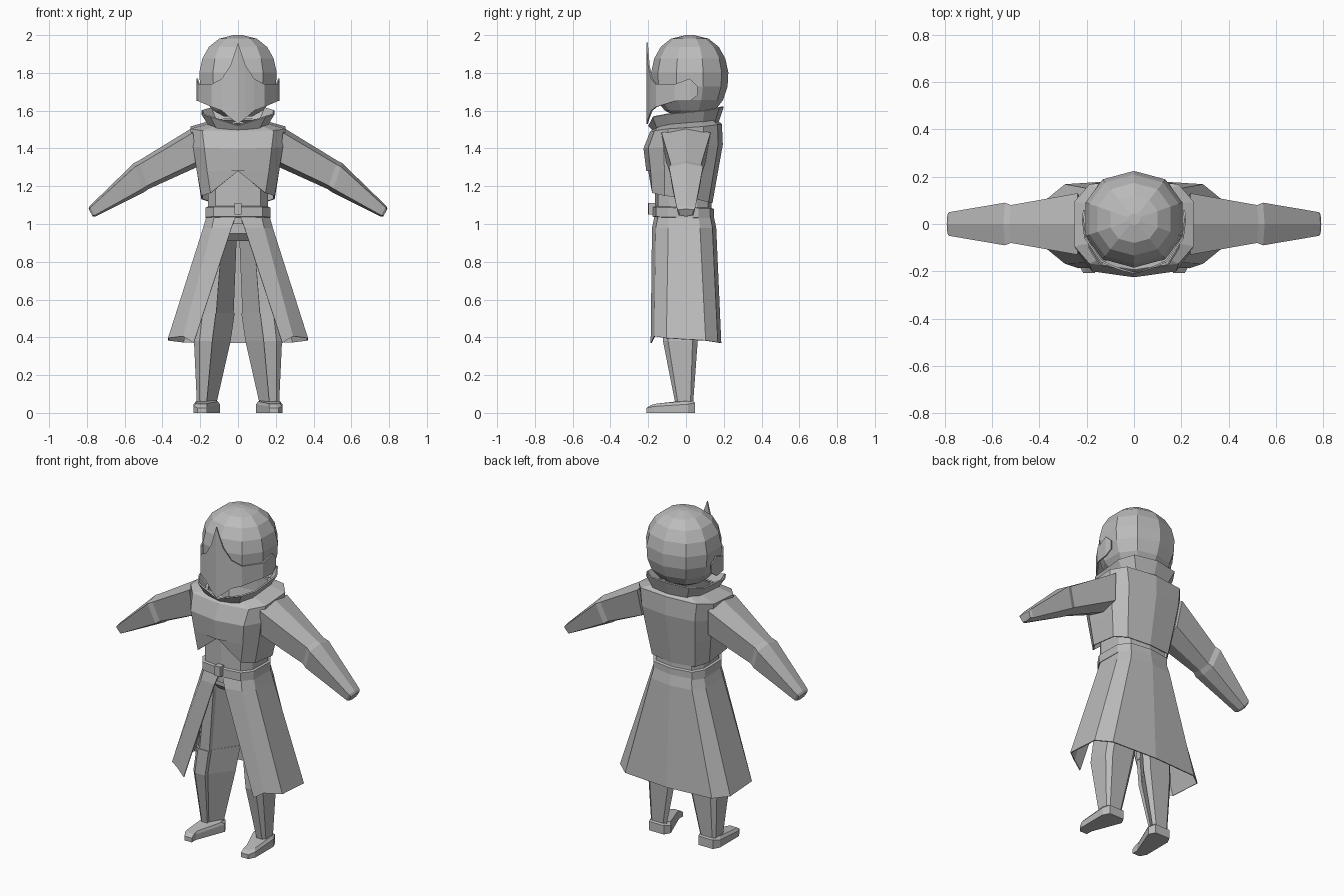
import bpy
import bmesh
from math import sin, cos, radians, copysign
from mathutils import Vector

cube = bpy.data.objects.get("Cube")
if cube:
    bpy.data.objects.remove(cube)

grey_value = 0.5
grey = (grey_value, grey_value, grey_value, 1)
material = bpy.data.materials.new("plain grey")
material.use_nodes = True
material.diffuse_color = grey
material.node_tree.nodes["Principled BSDF"].inputs["Base Color"].default_value = grey


def rounded(value, power):
    return copysign(abs(value) ** power, value)


def section(z, width, depth, x=0, y=0, slope=0, gap=0, power=0.6, whole=False):
    """Horizontal outline: a half from front to back, or a whole octagon.

    The slope raises the back, and the gap keeps the front half off the centre.
    """
    if whole:
        angles = [radians(45 * (step + 0.5) - 90) for step in range(8)]
    else:
        angles = [radians(36 * step - 90) for step in range(6)]
    points = []
    for angle in angles:
        across = width * rounded(cos(angle), power)
        along = depth * rounded(sin(angle), power)
        if along < 0:
            across = max(across, gap)
        points.append(Vector((x + across, y + along, z + slope * sin(angle))))
    return points


def loft(name, rows, closed=False, caps=False, thickness=0):
    """Skin the rows from top to bottom and mirror them to the other side."""
    bm = bmesh.new()
    loops = [[bm.verts.new(point) for point in row] for row in rows]
    count = len(loops[0])
    for upper, lower in zip(loops, loops[1:]):
        for i in range(count if closed else count - 1):
            j = (i + 1) % count
            bm.faces.new((upper[i], lower[i], lower[j], upper[j]))
    if caps:
        bm.faces.new(loops[0])
        bm.faces.new(reversed(loops[-1]))
    mesh = bpy.data.meshes.new(name)
    bm.to_mesh(mesh)
    bm.free()
    mesh.materials.append(material)
    part = bpy.data.objects.new(name, mesh)
    bpy.context.collection.objects.link(part)
    mirror = part.modifiers.new("mirror", "MIRROR")
    mirror.merge_threshold = 0.002
    if thickness:
        solid = part.modifiers.new("thickness", "SOLIDIFY")
        solid.thickness = thickness


# Helmet: faceted dome, cut off flat under the chin
dome = []
for latitude in range(86, -75, -20):
    angle = radians(latitude)
    girth = cos(angle) ** 0.8
    dome.append(section(1.78 + 0.22 * sin(angle), 0.215 * girth, 0.205 * girth, y=0.02, power=0.9))
loft("helmet", dome, caps=True)

# Visor: pointed face plate whose band wraps to the ears
visor_columns = [
    (0, -0.21, 1.96, 1.53),
    (0.04, -0.2, 1.84, 1.56),
    (0.085, -0.185, 1.77, 1.6),
    (0.14, -0.16, 1.74, 1.62),
    (0.21, -0.06, 1.74, 1.65),
    (0.22, 0.02, 1.77, 1.65),
    (0.215, 0.06, 1.73, 1.68),
]
visor_top = [(x, y, top) for x, y, top, bottom in visor_columns]
visor_bottom = [(x, y, bottom) for x, y, top, bottom in visor_columns]
loft("visor", [visor_top, visor_bottom], thickness=0.008)

# Collar: flared band, low at the throat and peaked at the back
collar_rim = section(1.59, 0.2, 0.2, slope=0.03)
collar_rim[0].z = 1.52
collar_base = section(1.51, 0.15, 0.17, slope=0.02)
loft("collar", [collar_rim, collar_base], thickness=0.008)

# Jacket: square shoulders and an arched front hem
neckline = section(1.54, 0.15, 0.15, slope=0.02)
shoulders = section(1.51, 0.26, 0.19, slope=0.02)
chest = section(1.41, 0.245, 0.21, y=-0.015, slope=0.01)
ribs = section(1.28, 0.225, 0.19, y=-0.02)
hem = section(1.14, 0.2, 0.17, y=-0.03, slope=-0.03)
hem[0].z = ribs[0].z
loft("jacket", [neckline, shoulders, chest, ribs, hem], thickness=0.008)

# Waist and belt
waist_width, waist_depth, belt_extra = 0.165, 0.15, 0.012
waist_rows = [section(z, waist_width, waist_depth, y=-0.015) for z in (1.32, 1)]
loft("waist", waist_rows)
belt_rows = []
for z, extra in ((1.09, 0), (1.085, belt_extra), (1.035, belt_extra), (1.03, 0)):
    belt_rows.append(section(z, waist_width + extra, waist_depth + extra, y=-0.015, slope=-0.005))
loft("belt", belt_rows)

# Buckle: small block standing proud of the belt
buckle_rows = [section(z, 0.02, 0.03, y=-0.17, power=0.2) for z in (1.11, 1.05)]
loft("buckle", buckle_rows, caps=True)

# Coat skirt: flared panels split down the front, with dipping front corners
skirt_hem = section(0.39, 0.38, 0.187, gap=0.235, slope=-0.02, power=0.5)
skirt_hem[0].z = 0.37
loft("coat_skirt", [
    section(1.05, 0.17, 0.155, y=-0.01, gap=0.01),
    section(0.98, 0.19, 0.17, y=-0.01, gap=0.035),
    skirt_hem,
], thickness=0.006)

# Trousers and boots
loft("hips", [
    section(1.04, 0.155, 0.12),
    section(0.95, 0.155, 0.12),
    section(0.91, 0.12, 0.08),
], caps=True)
leg_shape = dict(whole=True, power=0.4)
loft("trouser_leg", [
    section(0.97, 0.077, 0.11, x=0.08, y=-0.01, **leg_shape),
    section(0.53, 0.095, 0.095, x=0.115, y=-0.02, **leg_shape),
], closed=True, caps=True)
loft("boot", [
    section(0.53, 0.103, 0.1, x=0.117, y=-0.02, **leg_shape),
    section(0.38, 0.1, 0.095, x=0.136, y=-0.03, **leg_shape),
    section(0.06, 0.055, 0.05, x=0.165, y=-0.01, **leg_shape),
], closed=True, caps=True)

# Shoes: long soles with a sloping toe
shoe_place = dict(x=0.165, y=-0.08, **leg_shape)
loft("shoe", [
    section(0.055, 0.06, 0.11, slope=0.015, **shoe_place),
    section(0.04, 0.072, 0.132, slope=0.015, **shoe_place),
    section(0, 0.072, 0.132, **shoe_place),
], closed=True, caps=True)

# Arms: ridged above and below, upright at the shoulder and leaning at the hand
arm_outline = [(1, 0), (0.75, 1), (-0.75, 0.8), (-1, 0), (-0.75, -0.8), (0.75, -1)]
arm_rows = []
for x, z, height, depth, lean in (
    (0.23, 1.405, 0.105, 0.13, 0.1),
    (0.5, 1.26, 0.075, 0.08, 0.35),
    (0.525, 1.245, 0.077, 0.09, 0.35),
    (0.77, 1.067, 0.028, 0.05, 0.55),
    (0.78, 1.06, 0.02, 0.04, 0.55),
):
    arm_rows.append([(x + lean * height * up, depth * side, z + height * up)
                     for up, side in arm_outline])
loft("arm", arm_rows, closed=True, caps=True)
